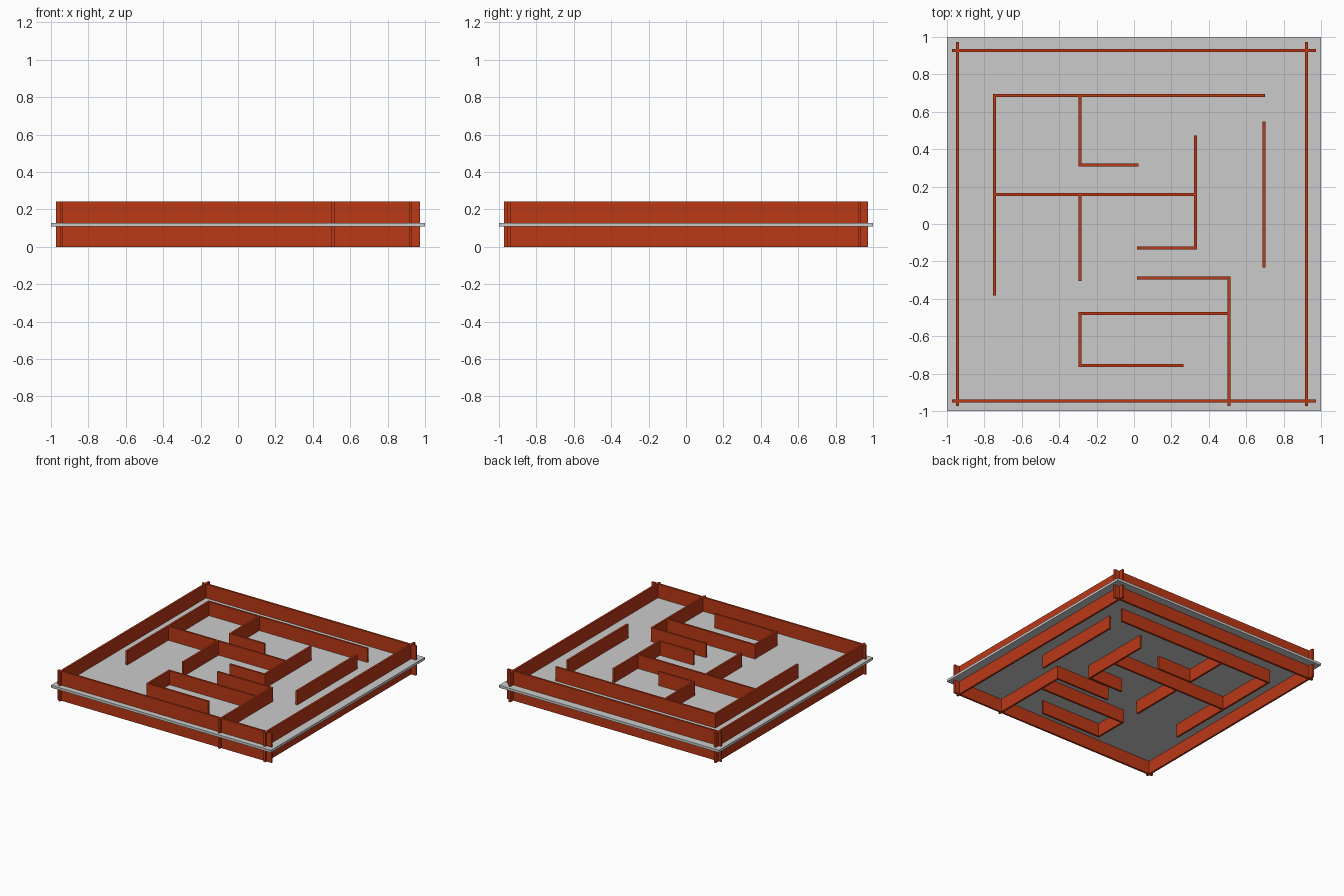
import bpy

T = 0.016      # wall thickness
H = 0.243      # wall height, passing through the board

red = bpy.data.materials.new("wall_red")
red.diffuse_color = (0.50, 0.04, 0.008, 1)


def box(name, x0, x1, y0, y1, z0, z1, mat=None):
    bpy.ops.mesh.primitive_cube_add(
        size=1, location=((x0 + x1) / 2, (y0 + y1) / 2, (z0 + z1) / 2))
    ob = bpy.context.object
    ob.name = name
    ob.scale = (x1 - x0, y1 - y0, z1 - z0)
    bpy.ops.object.transform_apply(location=False, rotation=False, scale=True)
    if mat:
        ob.data.materials.append(mat)


# Base board at mid height
box("board", -1, 1, -1, 1, 0.108, 0.128)

# Walls running along x: (y, x start, x end)
along_x = [
    (0.928, -0.973, 0.973), (-0.947, -0.973, 0.973),   # outer back, front
    (0.687, -0.754, 0.70), (0.315, -0.297, 0.025),
    (0.158, -0.752, 0.335), (-0.127, 0.016, 0.336),
    (-0.289, 0.016, 0.517), (-0.479, -0.296, 0.515),
    (-0.757, -0.296, 0.265),
]
for i, (y, a, b) in enumerate(along_x):
    name = "outer_wall_x" if i < 2 else "maze_wall_x"
    box(name, a, b, y - T / 2, y + T / 2, 0, H, red)

# Walls running along y: (x, y start, y end)
along_y = [
    (-0.944, -0.973, 0.973), (0.922, -0.973, 0.973),   # outer left, right
    (-0.746, -0.382, 0.693), (-0.289, 0.309, 0.69),
    (0.329, -0.133, 0.473), (-0.289, -0.305, 0.16),
    (0.695, -0.233, 0.548), (0.509, -0.973, -0.283),
    (-0.289, -0.763, -0.473),
]
for i, (x, a, b) in enumerate(along_y):
    name = "outer_wall_y" if i < 2 else "maze_wall_y"
    box(name, x - T / 2, x + T / 2, a, b, 0, H, red)
